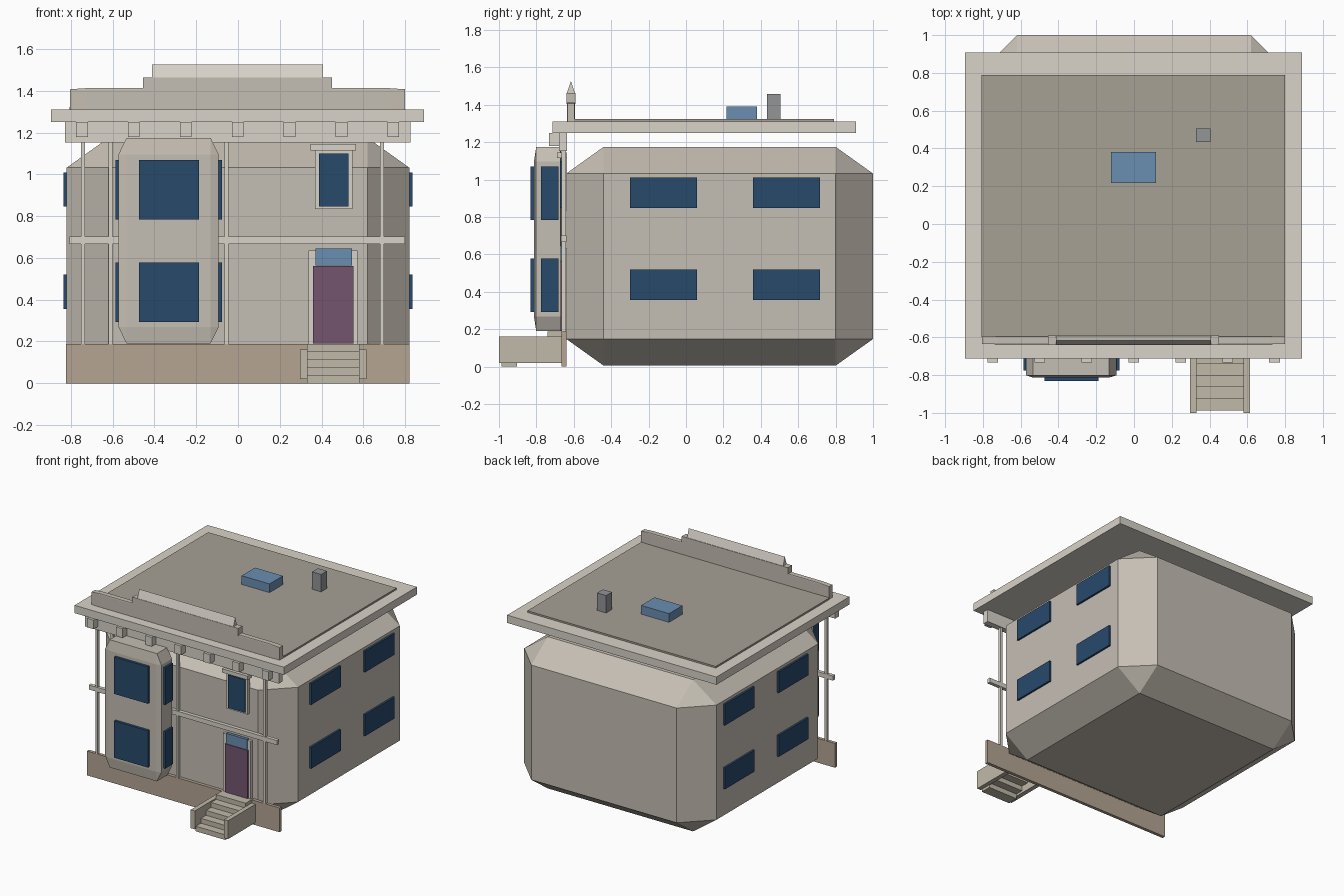
import bpy, bmesh
from mathutils import Vector

if "Cube" in bpy.data.objects:
    bpy.data.objects.remove(bpy.data.objects["Cube"])


def material(name, rgb):
    m = bpy.data.materials.new(name)
    m.diffuse_color = (*[(c / 255) ** 2.2 for c in rgb], 1)
    m.use_nodes = True
    m.node_tree.nodes["Principled BSDF"].inputs["Base Color"].default_value = m.diffuse_color
    return m


WALL = material("wall_stone", (196, 189, 178))
TRIM = material("pale_trim", (215, 210, 200))
BASE = material("brown_base", (180, 163, 145))
STEP = material("step_stone", (192, 184, 168))
ROOF = material("roof_felt", (165, 160, 148))
GLASS = material("dark_glass", (44, 75, 107))
SKY = material("light_glass", (105, 140, 175))
DOOR = material("purple_door", (115, 85, 110))
METAL = material("grey_metal", (145, 147, 150))


def finish(name, bm, mat):
    bmesh.ops.recalc_face_normals(bm, faces=bm.faces[:])
    me = bpy.data.meshes.new(name)
    bm.to_mesh(me)
    bm.free()
    ob = bpy.data.objects.new(name, me)
    me.materials.append(mat)
    bpy.context.collection.objects.link(ob)
    return ob


def box(name, x, y, z, mat, chamfer=0):
    """Box from (min, max) ranges; chamfer is a fraction of each side."""
    lo, hi = Vector((x[0], y[0], z[0])), Vector((x[1], y[1], z[1]))
    bm = bmesh.new()
    bmesh.ops.create_cube(bm, size=1)
    if chamfer:
        bmesh.ops.bevel(bm, geom=bm.edges[:], offset=chamfer, segments=1,
                        affect='EDGES', profile=0.5)
    bmesh.ops.scale(bm, vec=hi - lo, verts=bm.verts)
    bmesh.ops.translate(bm, vec=(lo + hi) / 2, verts=bm.verts)
    return finish(name, bm, mat)


# Main chamfered house block and front base
box("house_body", (-.82, .82), (-.64, 1.0), (.005, 1.175), WALL, .122)
box("front_base", (-.823, .82), (-.665, -.64), (0, .187), BASE)

# Two-storey bay with windows on three sides
box("bay", (-.572, -.093), (-.813, -.66), (.19, 1.175), WALL, .08)
for i, z in enumerate([(.293, .577), (.785, 1.07)]):
    box(f"bay_front_window_{i}", (-.474, -.187), (-.832, -.80), z, GLASS)
    box(f"bay_left_window_{i}", (-.586, -.56), (-.776, -.683), z, GLASS)
    box(f"bay_right_window_{i}", (-.105, -.077), (-.776, -.683), z, GLASS)

# Side windows
for s in (-1, 1):
    for y in [(-.30, .06), (.357, .717)]:
        for z in [(.355, .52), (.847, 1.01)]:
            x = sorted((s * .80, s * .835))
            box("side_window", x, y, z, GLASS)

# Slim pilasters and mid band
for x in (-.742, -.61, -.055, .69):
    box("pilaster", (x - .01, x + .01), (-.665, -.642), (.187, 1.155), TRIM)
box("mid_band", (-.806, .80), (-.667, -.64), (.667, .702), TRIM)

# Frieze with brackets
box("frieze", (-.828, .825), (-.68, -.635), (1.153, 1.25), TRIM)
for i in range(7):
    x = -.747 + i * .2485
    box("bracket", (x - .028, x + .028), (-.733, -.675), (1.18, 1.25), TRIM)

# Roof slab and surface
box("roof_slab", (-.895, .89), (-.713, .908), (1.25, 1.31), TRIM)
box("roof_surface", (-.807, .80), (-.597, .79), (1.305, 1.323), ROOF)

# Front parapet with raised bar and ridge cap
box("parapet", (-.804, .80), (-.637, -.594), (1.305, 1.413), WALL, .05)
box("parapet_bar", (-.455, .45), (-.64, -.59), (1.405, 1.463), WALL)
bm = bmesh.new()
profile = [(-.637, 1.463), (-.594, 1.463), (-.6155, 1.527)]
face = bm.faces.new([bm.verts.new((-.412, y, z)) for y, z in profile])
ext = bmesh.ops.extrude_face_region(bm, geom=[face], use_keep_orig=True)
bmesh.ops.translate(bm, vec=(.819, 0, 0), verts=[
    v for v in ext["geom"] if isinstance(v, bmesh.types.BMVert)])
finish("ridge_cap", bm, TRIM)

# Skylight and vent
box("skylight", (-.121, .117), (.217, .38), (1.315, 1.39), SKY)
box("roof_vent", (.328, .405), (.434, .505), (1.315, 1.457), METAL)

# Entrance door
box("door_frame", (.337, .572), (-.663, -.635), (.187, .635), TRIM)
box("door", (.36, .553), (-.672, -.65), (.19, .562), DOOR)
box("transom", (.37, .547), (-.672, -.65), (.565, .645), SKY)

# Window above the door
box("upper_window_frame", (.368, .548), (-.665, -.635), (.835, 1.117), TRIM)
box("upper_window_glass", (.388, .529), (-.673, -.65), (.847, 1.1), GLASS)
box("upper_window_cap", (.347, .565), (-.69, -.635), (1.115, 1.145), TRIM)

# Stairs with side walls
for x in [(.297, .332), (.58, .615)]:
    box("stair_wall", x, (-1.0, -.66), (.02, .162), STEP)
for i in range(5):
    y = -.987 + i * .0618
    back = y + .083 if i < 4 else -.645
    box("stair_step", (.33, .583), (y, back), (.0375 * i, .0375 * i + .039), STEP)
